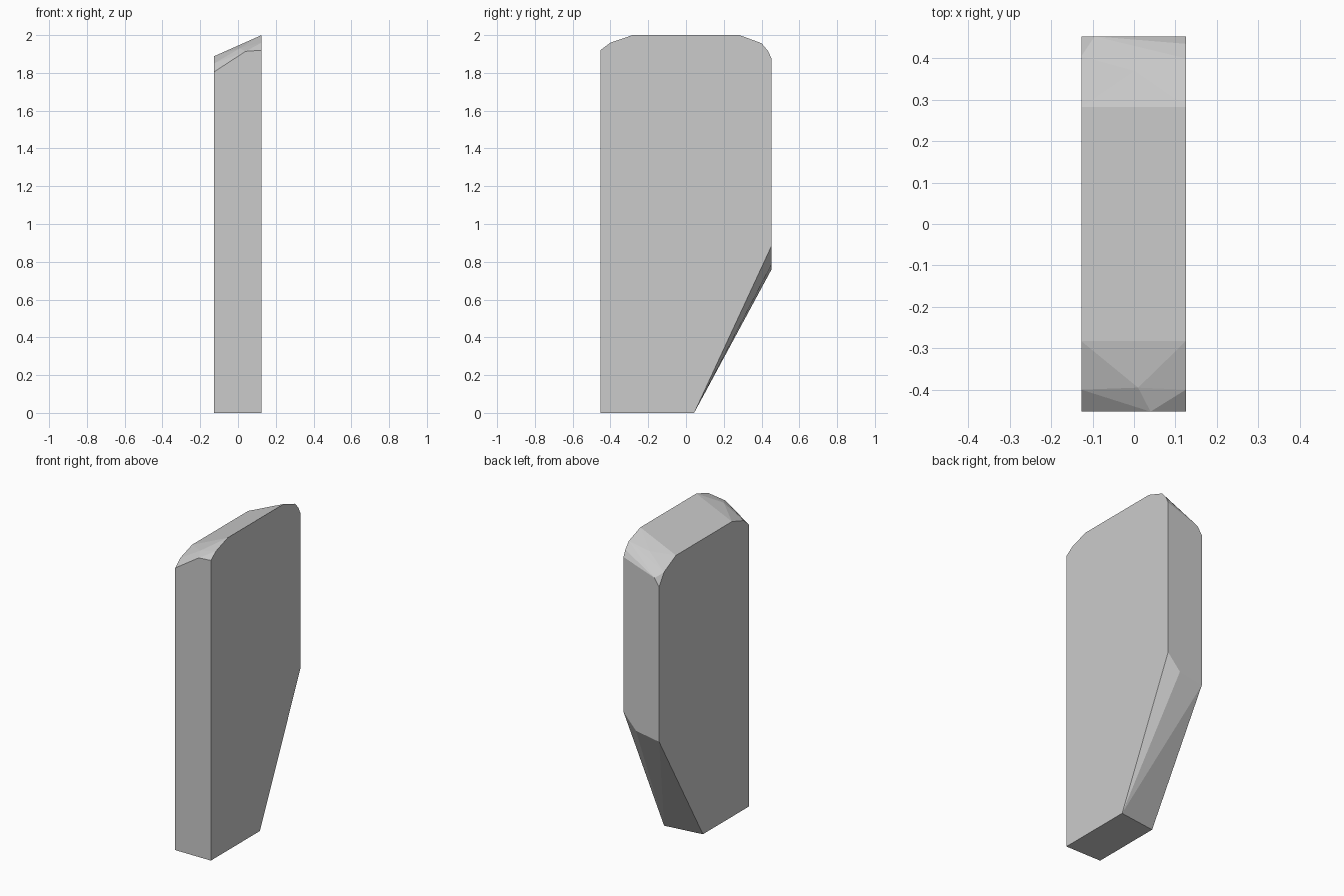
import bpy, bmesh

if "Cube" in bpy.data.objects:
    bpy.data.objects.remove(bpy.data.objects["Cube"])

L, R, D = -0.127, 0.125, 0.453   # left side, right side, half depth

# Side outlines as (y, z), front-bottom round to back-bottom
left_side = [(-D, 0), (-D, 1.805), (-0.4, 1.85), (-0.283, 1.888),
             (0.283, 1.888), (0.405, 1.826), (D, 1.75), (D, 0.76), (0.01, 0)]
right_side = [(-D, 0), (-D, 1.92), (-0.4, 1.96), (-0.283, 2.0),
              (0.283, 2.0), (0.4, 1.957), (0.435, 1.915), (D, 1.875),
              (D, 0.885), (0.043, 0)]

# Chipped corner points between the two sides
chips = [(0.04, -D, 1.914), (0.01, -0.395, 1.93),
         (0.0, 0.37, 1.915), (-0.095, D, 1.80), (0.037, D, 0.787)]

points = [(L, y, z) for y, z in left_side] + [(R, y, z) for y, z in right_side] + chips

# Slab: faceted convex stone
bm = bmesh.new()
for p in points:
    bm.verts.new(p)
bmesh.ops.convex_hull(bm, input=bm.verts[:])
bmesh.ops.dissolve_limit(bm, angle_limit=0.002, verts=bm.verts[:], edges=bm.edges[:])
bmesh.ops.recalc_face_normals(bm, faces=bm.faces[:])
mesh = bpy.data.meshes.new("stone_slab")
bm.to_mesh(mesh)
bm.free()
slab = bpy.data.objects.new("stone_slab", mesh)
bpy.context.collection.objects.link(slab)
